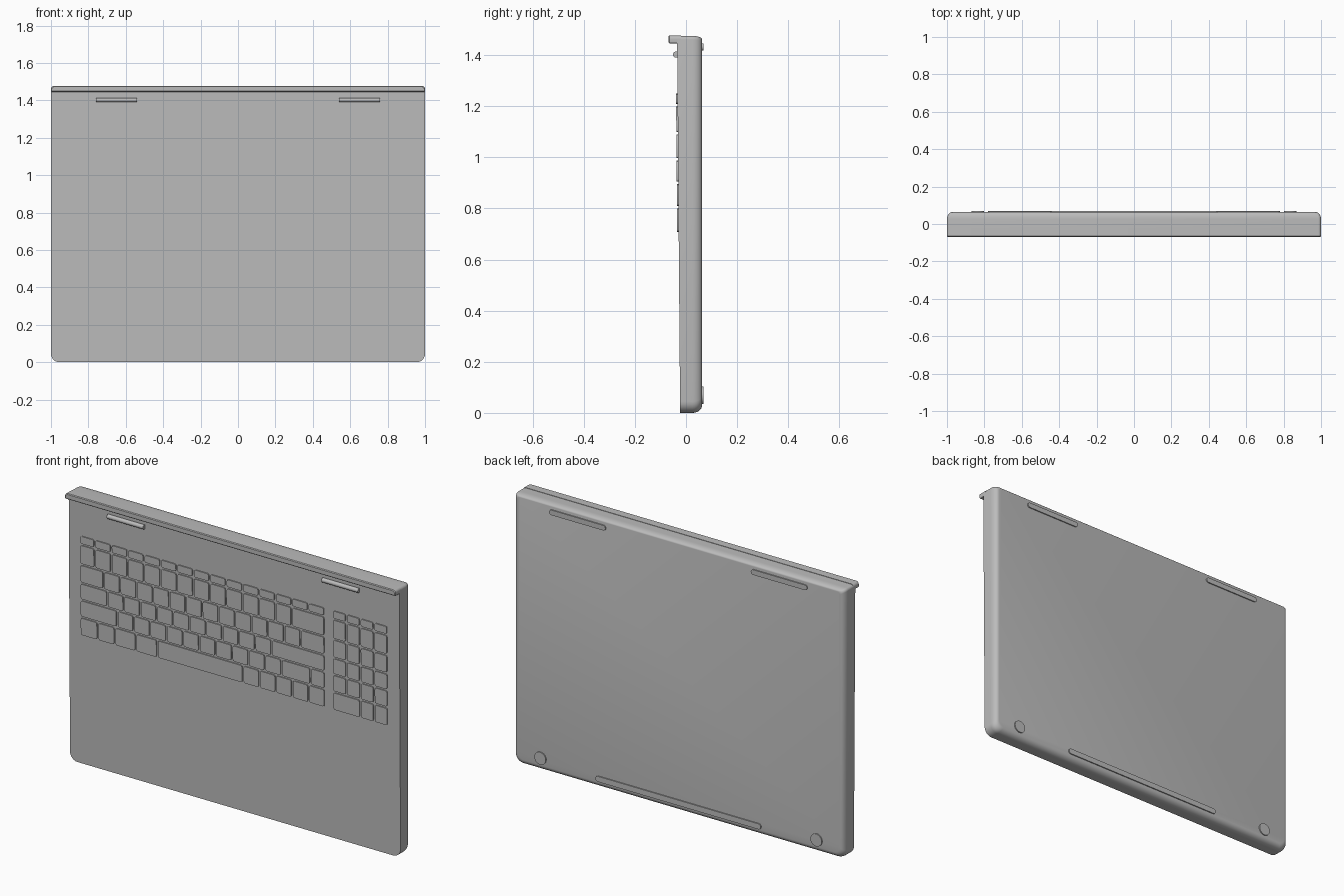
import bpy, bmesh, math

cube = bpy.data.objects.get("Cube")
if cube:
    bpy.data.objects.remove(cube, do_unlink=True)

grey = bpy.data.materials.new("casing_grey")
grey.use_nodes = True
COLOUR = (0.5, 0.5, 0.5, 1)
grey.diffuse_color = COLOUR
grey.node_tree.nodes["Principled BSDF"].inputs["Base Color"].default_value = COLOUR

HEIGHT = 1.475


def deck_y(z):
    """Front surface, leaning gently forward towards the hinge."""
    return -0.023 - 0.008 * z


def finish(name, bm, angle=35):
    bmesh.ops.recalc_face_normals(bm, faces=bm.faces)
    mesh = bpy.data.meshes.new(name)
    bm.to_mesh(mesh)
    bm.free()
    mesh.materials.append(grey)
    obj = bpy.data.objects.new(name, mesh)
    bpy.context.collection.objects.link(obj)
    bpy.ops.object.select_all(action='DESELECT')
    obj.select_set(True)
    bpy.context.view_layer.objects.active = obj
    bpy.ops.object.shade_smooth_by_angle(angle=math.radians(angle))
    return obj


def outline(x0, x1, z0, z1, low_r, high_r, steps=6):
    """Rounded rectangle in the x-z plane with separate lower and upper radii."""
    corners = [(x1 - low_r, z0 + low_r, low_r, -90), (x1 - high_r, z1 - high_r, high_r, 0),
               (x0 + high_r, z1 - high_r, high_r, 90), (x0 + low_r, z0 + low_r, low_r, 180)]
    points = []
    for cx, cz, r, start in corners:
        for i in range(steps + 1):
            a = math.radians(start + 90 * i / steps)
            points.append((cx + r * math.cos(a), cz + r * math.sin(a)))
    return points


def loft(bm, rings):
    """Join matching rings of points with side walls and end caps."""
    loops = [[bm.verts.new(p) for p in ring] for ring in rings]
    for a, b in zip(loops, loops[1:]):
        for i in range(len(a)):
            j = (i + 1) % len(a)
            bm.faces.new((a[i], a[j], b[j], b[i]))
    bm.faces.new(loops[0])
    bm.faces.new(loops[-1])


# Casing: square front edge, rolled edge around the back panel
bm = bmesh.new()
base = outline(-1, 1, 0, HEIGHT, 0.045, 0.015)
rings = [[(x, deck_y(z), z) for x, z in base]]
for i in range(8):
    a = math.pi / 2 * i / 7
    inset = 1 - math.cos(a)
    y = 0.025 + 0.038 * math.sin(a)
    ring = outline(-1 + 0.026 * inset, 1 - 0.026 * inset, 0.03 * inset,
                   HEIGHT - 0.014 * inset, 0.045 - 0.01 * inset, 0.015)
    rings.append([(x, y, z) for x, z in ring])
loft(bm, rings)
finish("casing", bm)

# Overhanging lip along the hinge edge
bm = bmesh.new()
lip_rings = []
for y, inset in ((-0.069, 0.004), (-0.065, 0), (-0.02, 0)):
    lip = outline(-1 + inset, 1 - inset, 1.446 + inset, 1.477 - inset, 0.004, 0.015)
    lip_rings.append([(x, y, z) for x, z in lip])
loft(bm, lip_rings)
finish("hinge_lip", bm)

# Hinge barrels
for side, x in (("right", -0.65), ("left", 0.65)):
    bpy.ops.mesh.primitive_cylinder_add(vertices=24, radius=0.012, depth=0.22,
                                        location=(x, -0.039, 1.402),
                                        rotation=(0, math.pi / 2, 0))
    barrel = bpy.context.object
    barrel.name = side + "_hinge_barrel"
    barrel.data.materials.append(grey)
    bpy.ops.object.shade_smooth_by_angle(angle=math.radians(35))

# Keys: shallow raised plates with small gaps, following the deck
ROWS = [1.254, 1.204, 1.094, 0.992, 0.9, 0.805, 0.703]
LEFT, RIGHT, PITCH, GAP = -0.932, 0.55, 0.0993, 0.005


def run(first, count):
    return [LEFT] + [first + PITCH * i for i in range(count + 1)]


main_rows = [
    run(-0.841, 14),
    run(-0.841, 12) + [RIGHT],
    run(-0.788, 12) + [RIGHT],
    run(-0.766, 10) + [RIGHT],
    run(-0.707, 10) + [0.463, RIGHT],
    [LEFT, -0.825, -0.722, -0.595, -0.465] + [RIGHT - PITCH * i for i in range(5, -1, -1)],
]
pad = [0.597 + 0.0835 * i for i in range(5)]
pad_rows = [pad] * 5 + [[pad[0]] + pad[2:]]


def key_block(name, rows):
    bm = bmesh.new()
    for row, edges in enumerate(rows):
        for x0, x1 in zip(edges, edges[1:]):
            key = outline(x0 + GAP, x1 - GAP, ROWS[row + 1] + GAP, ROWS[row] - GAP,
                          0.009, 0.009, 2)
            loft(bm, [[(x, deck_y(z) - lift, z) for x, z in key] for lift in (-0.004, 0.006)])
    finish(name, bm)


key_block("main_keys", main_rows)
key_block("number_pad_keys", pad_rows)


# Rubber feet on the back panel
def foot(name, x0, x1, z0, z1):
    bm = bmesh.new()
    r = (z1 - z0) / 2 - 0.0005
    shape = outline(x0, x1, z0, z1, r, r, 8)
    loft(bm, [[(x, y, z) for x, z in shape] for y in (0.055, 0.069)])
    finish(name, bm)


foot("long_lower_foot", -0.5, 0.5, 0.035, 0.065)
for side, s in (("right", -1), ("left", 1)):
    foot(side + "_upper_foot", s * 0.61 - 0.17, s * 0.61 + 0.17, 1.418, 1.446)
    foot(side + "_round_foot", s * 0.835 - 0.034, s * 0.835 + 0.034, 0.035, 0.103)
